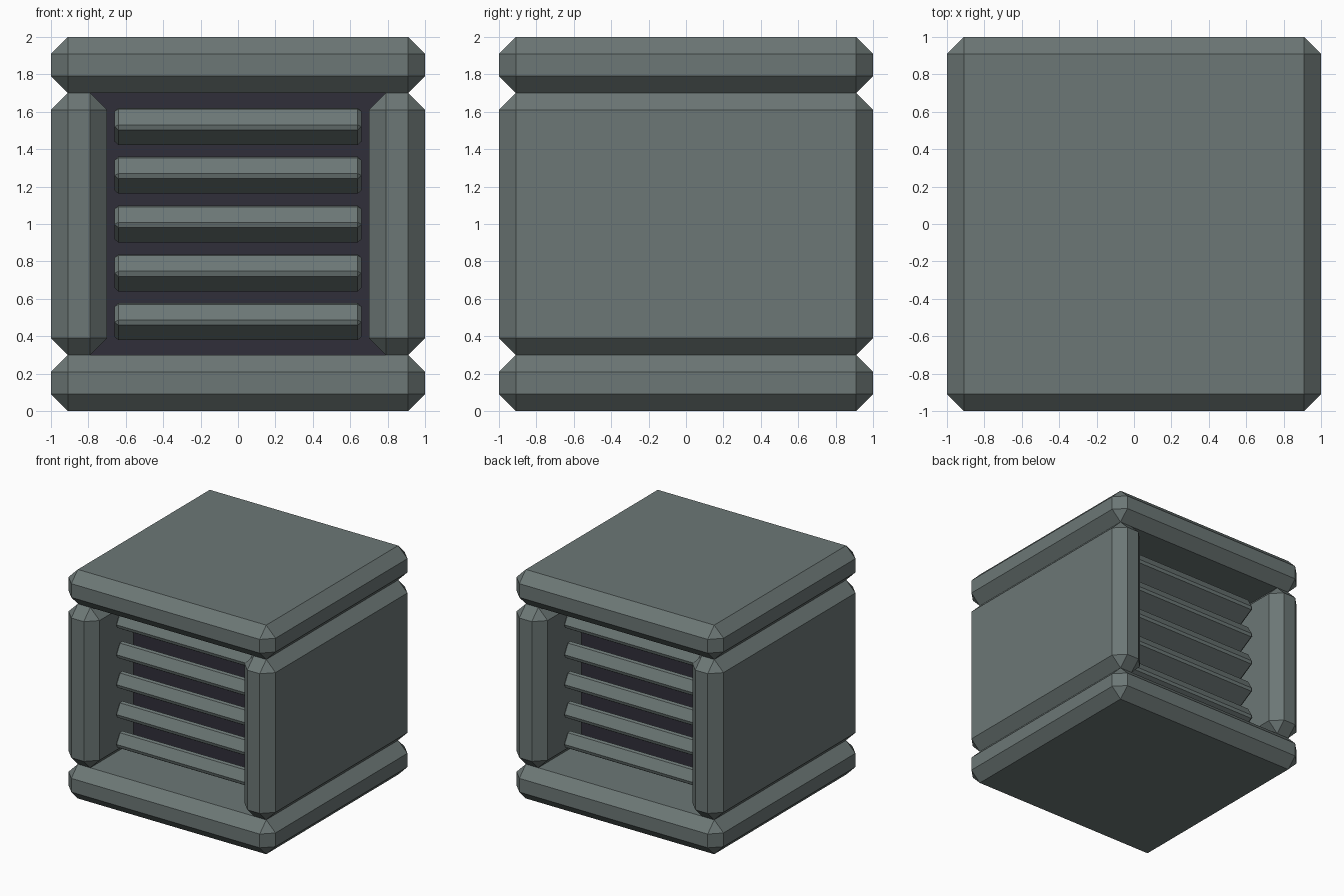
import bpy
from math import radians

cube = bpy.data.objects.get("Cube")
if cube:
    bpy.data.objects.remove(cube, do_unlink=True)


def make_material(name, rgb):
    mat = bpy.data.materials.new(name)
    mat.use_nodes = True
    colour = (*rgb, 1.0)
    mat.diffuse_color = colour
    mat.node_tree.nodes["Principled BSDF"].inputs["Base Color"].default_value = colour
    return mat


grey = make_material("grey green metal", (0.15, 0.185, 0.18))
dark = make_material("dark interior", (0.03, 0.028, 0.042))


def box(name, size, location, material, bevel=0.0, tilt=0.0):
    """Flat-shaded box with an optional single chamfer on every edge."""
    bpy.ops.mesh.primitive_cube_add(size=1, location=location)
    obj = bpy.context.object
    obj.name = name
    for v in obj.data.vertices:
        v.co = [c * s for c, s in zip(v.co, size)]
    obj.rotation_euler.x = radians(tilt)
    obj.data.materials.append(material)
    if bevel:
        mod = obj.modifiers.new("chamfer", "BEVEL")
        mod.width = bevel
        mod.segments = 1
        mod.limit_method = "NONE"
    return obj


# Outer shell: base and lid slabs, and the two side panels
CHAMFER = 0.09
box("base_slab", (2, 2, 0.3), (0, 0, 0.15), grey, CHAMFER)
box("lid_slab", (2, 2, 0.3), (0, 0, 1.85), grey, CHAMFER)
for side, name in ((1, "left_panel"), (-1, "right_panel")):
    box(name, (0.3, 2, 1.4), (side * 0.85, 0, 1), grey, CHAMFER)

# Dark core behind the vents
box("core", (1.7, 0.88, 1.4), (0, 0, 1), dark)

# Five tilted louvre slats on the front and on the back
for side, name in ((-1, "front"), (1, "back")):
    for i in range(5):
        box(f"{name}_slat_{i + 1}", (1.32, 0.2, 0.136),
            (0, side * 0.65, 1 + (i - 2) * 0.261), grey, 0.02, side * 30)
